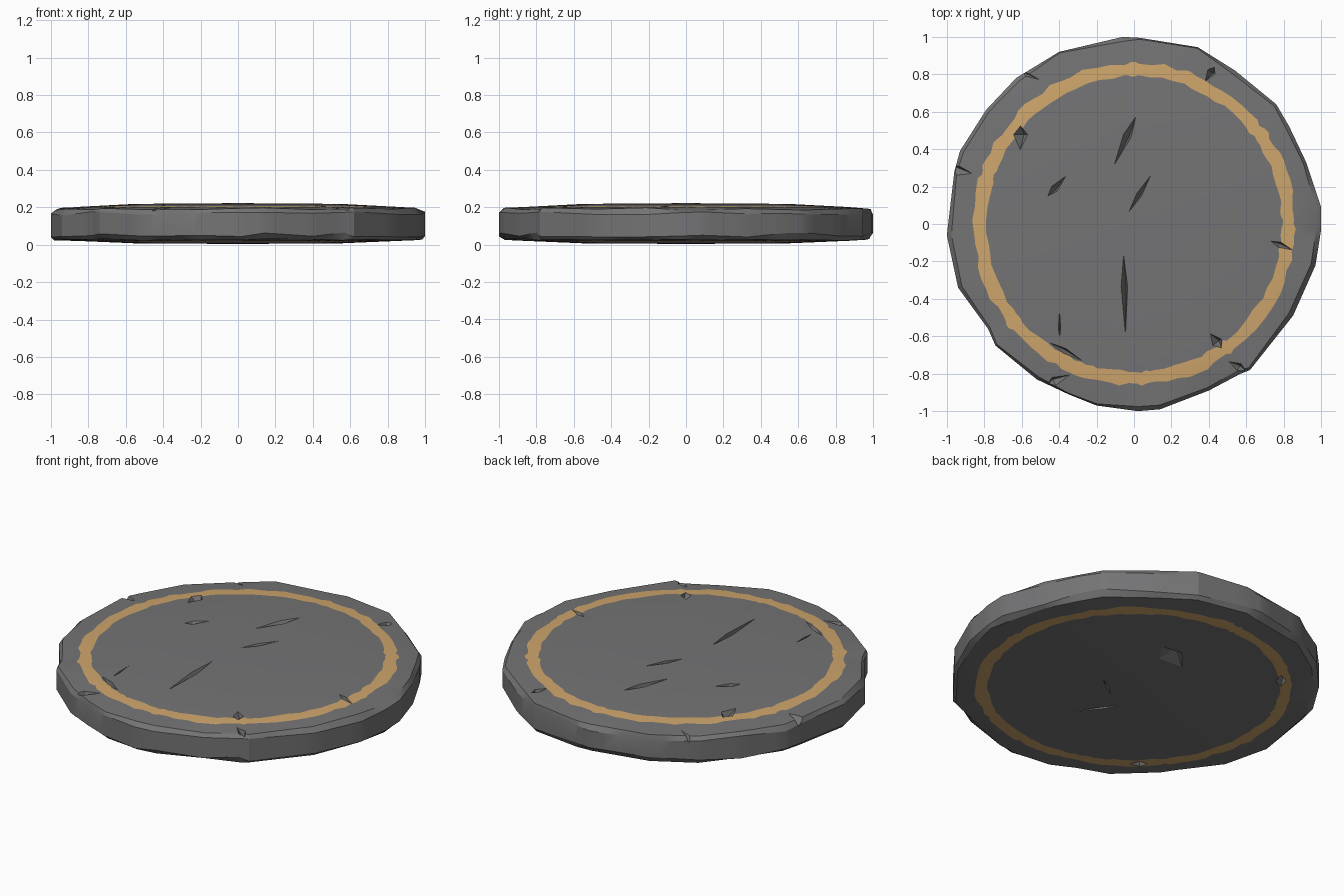
import bpy, bmesh, math, random
from mathutils import Vector

if "Cube" in bpy.data.objects:
    bpy.data.objects.remove(bpy.data.objects["Cube"])
random.seed(7)

def material(name, rgb):
    m = bpy.data.materials.new(name)
    m.diffuse_color = (*rgb, 1)
    m.use_nodes = True
    m.node_tree.nodes["Principled BSDF"].inputs["Base Color"].default_value = m.diffuse_color
    return m

stone = material("dark grey stone", (0.175, 0.175, 0.18))
gold = material("pale gold", (0.62, 0.38, 0.15))

# Irregular chipped outline, counter-clockwise
OUT = [(1, .09), (.92, .33), (.83, .52), (.76, .64), (.54, .82), (.34, .945),
       (.03, .995), (-.06, 1), (-.4, .92), (-.63, .78), (-.79, .61), (-.93, .39),
       (-.96, .28), (-1, -.06), (-.94, -.34), (-.78, -.56), (-.74, -.65),
       (-.52, -.83), (-.35, -.91), (-.2, -.97), (.02, -1), (.14, -.99), (.4, -.89),
       (.57, -.8), (.62, -.78), (.85, -.49), (.97, -.22), (1, -.03)]
N, SUB = len(OUT), 4

def rim(scale_lo, scale_hi, z_lo, z_hi):
    """Outline loop with per-corner chips, straight between the corners."""
    c = []
    for x, y in OUT:
        s = random.uniform(scale_lo, scale_hi)
        c.append(Vector((x * s, y * s, random.uniform(z_lo, z_hi))))
    return [c[i].lerp(c[(i + 1) % N], k / SUB) for i in range(N) for k in range(SUB)]

ANG = [math.atan2(p.y, p.x) for p in rim(1, 1, 0, 0)]

def dome(r):
    """How far the face has dropped from its flat middle."""
    if r < .55:
        return .004 * r / .55
    return .004 + .021 * (min(r, 1) - .55) / .4

def circle(r, top, jitter=0.0):
    pts = []
    for a in ANG:
        q = r + random.uniform(-jitter, jitter)
        z = .222 - dome(q) if top else .004 + .8 * dome(q)
        pts.append(Vector((q * math.cos(a), q * math.sin(a), z)))
    return pts

# Stone disc: loops run from the bottom middle, round the wall, to the top middle
loops = [circle(.3, False), circle(.55, False),
         circle(.79, False, .008), circle(.855, False, .011),
         rim(.965, .985, .022, .032), rim(1, 1, .04, .065),
         rim(1, 1, .155, .178), rim(.97, .995, .185, .198),
         circle(.86, True, .011), circle(.79, True, .008),
         circle(.55, True), circle(.3, True)]
GOLD_BANDS = (2, 8)
bm = bmesh.new()
rows = [[bm.verts.new(p) for p in lp] for lp in loops]
M = len(ANG)
for j in range(len(rows) - 1):
    for i in range(M):
        k = (i + 1) % M
        f = bm.faces.new((rows[j][i], rows[j][k], rows[j + 1][k], rows[j + 1][i]))
        f.material_index = 1 if j in GOLD_BANDS else 0
for row, z in ((rows[0], .004), (rows[-1], .222)):
    c = bm.verts.new((0, 0, z))
    for i in range(M):
        bm.faces.new((row[i], row[(i + 1) % M], c))
bmesh.ops.recalc_face_normals(bm, faces=bm.faces)
me = bpy.data.meshes.new("stone_disc")
bm.to_mesh(me)
bm.free()
disc = bpy.data.objects.new("stone_disc", me)
bpy.context.collection.objects.link(disc)
me.materials.append(stone)
me.materials.append(gold)

# Cracks: start x, y, end x, y, width
TOP = [(0, .57, -.12, .3, .045), (.09, .27, -.03, .07, .03), (-.06, -.2, -.05, -.65, .035),
       (-.36, .27, -.46, .16, .04), (-.62, .52, -.62, .39, .08), (.42, .84, .37, .76, .05),
       (.74, -.1, .86, -.15, .03), (-.4, -.45, -.4, -.6, .012), (-.45, -.64, -.27, -.74, .03),
       (-1, .29, -.86, .26, .06), (-.62, .81, -.49, .76, .03), (-.46, -.87, -.33, -.81, .06),
       (.4, -.59, .46, -.67, .06), (.5, -.74, .6, -.8, .05)]
BOTTOM = [(-.05, .32, .18, .42, .14), (.2, -.02, .06, -.12, .015),
          (-.05, -.2, .1, -.42, .02), (-.6, .5, -.52, .6, .06), (-.6, -.6, -.52, -.66, .06)]

def crack_bm(c, top):
    """Upturned pyramid that cuts a wedge into the top or bottom face."""
    a, b = Vector(c[0:2]), Vector(c[2:4])
    m, d = (a + b) / 2, (b - a) * .8
    side = Vector((-d.y, d.x)).normalized() * c[4] * .8
    m2 = m + d * random.uniform(-.3, .3)
    s = 1 if top else -1
    z = .222 - dome(m.length) if top else .004 + .8 * dome(m.length)
    zo, zi = z + s * .03, z - s * .045
    b2 = bmesh.new()
    for p in (m - d, m2 + side, m + d, m2 - side):
        b2.verts.new((p.x, p.y, zo))
    q = m2 + side * .5
    b2.verts.new((q.x, q.y, zi))
    bmesh.ops.convex_hull(b2, input=b2.verts)
    bmesh.ops.recalc_face_normals(b2, faces=b2.faces)
    return b2

cut_me = bpy.data.meshes.new("crack_cutter")
allbm = bmesh.new()
for c, top in [(c, True) for c in TOP] + [(c, False) for c in BOTTOM]:
    b2 = crack_bm(c, top)
    tmp = bpy.data.meshes.new("crack_piece")
    b2.to_mesh(tmp)
    b2.free()
    allbm.from_mesh(tmp)
    bpy.data.meshes.remove(tmp)
allbm.to_mesh(cut_me)
allbm.free()
cut_me.materials.append(stone)
cutter = bpy.data.objects.new("crack_cutter", cut_me)
cutter.hide_render = True
bpy.context.collection.objects.link(cutter)

# Carve the cracks, then remove the cutter
mod = disc.modifiers.new("cracks", 'BOOLEAN')
mod.operation, mod.solver, mod.object = 'DIFFERENCE', 'EXACT', cutter
bpy.context.view_layer.objects.active = disc
disc.select_set(True)
cutter.select_set(False)
bpy.ops.object.modifier_apply(modifier=mod.name)
bpy.data.objects.remove(cutter)
bpy.ops.object.shade_smooth_by_angle(angle=math.radians(22))
